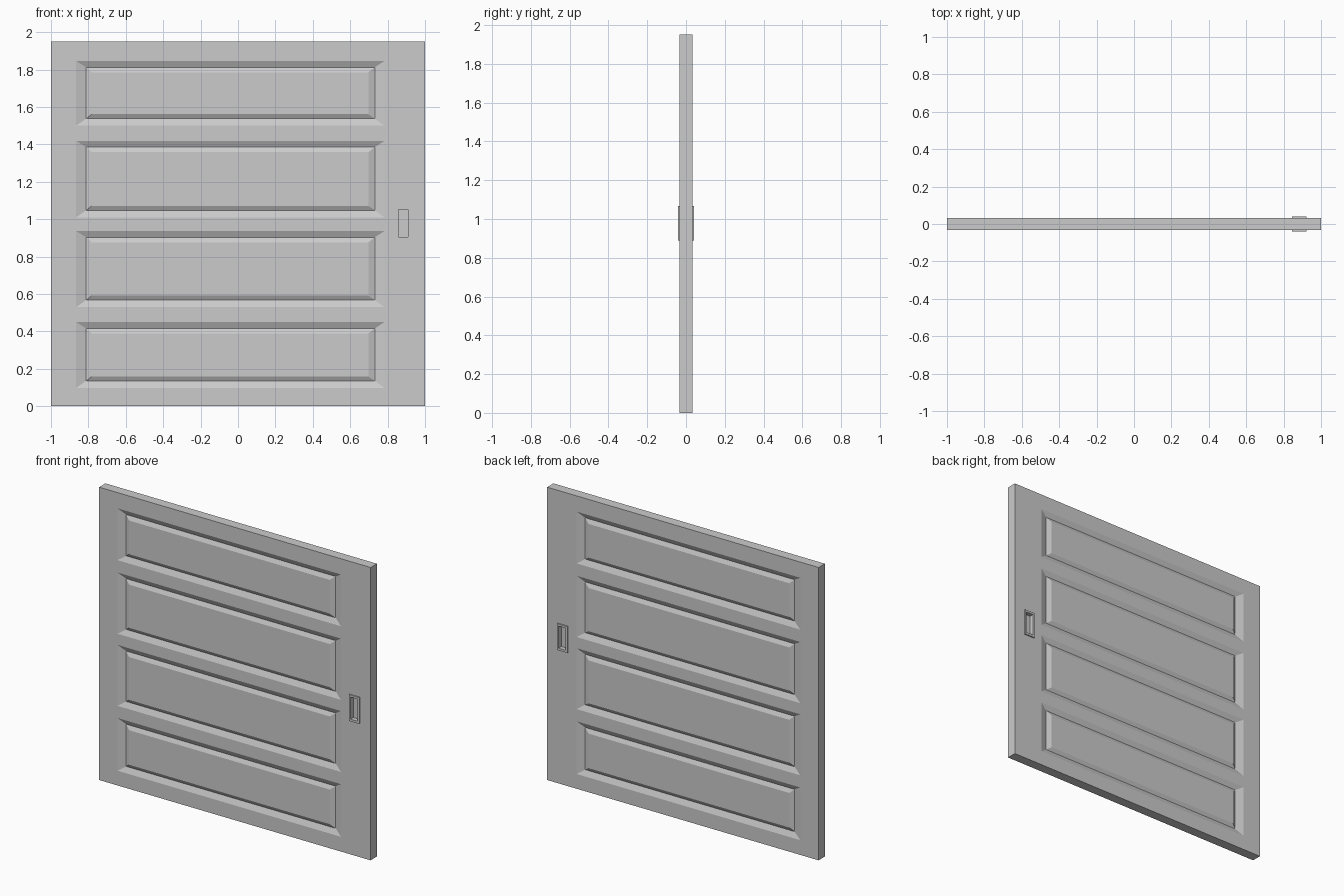
import bpy, bmesh

if "Cube" in bpy.data.objects:
    bpy.data.objects.remove(bpy.data.objects["Cube"])

HALF = 0.033          # half of the door thickness
RIM = 0.041           # handle rim distance from the mid plane


def nested(bm, rings):
    """Skin successive rectangles (x0, x1, z0, z1, y) and cap the last one."""
    loops = [[bm.verts.new(p) for p in
              ((x0, y, z0), (x1, y, z0), (x1, y, z1), (x0, y, z1))]
             for x0, x1, z0, z1, y in rings]
    for a, b in zip(loops, loops[1:]):
        for i in range(4):
            j = (i + 1) % 4
            bm.faces.new((a[i], a[j], b[j], b[i]))
    bm.faces.new(loops[-1])


def finish(bm, name):
    """Make the object and mirror it to the back."""
    bmesh.ops.remove_doubles(bm, verts=bm.verts, dist=1e-5)
    me = bpy.data.meshes.new(name)
    bm.to_mesh(me)
    bm.free()
    ob = bpy.data.objects.new(name, me)
    bpy.context.collection.objects.link(ob)
    m = ob.modifiers.new("both_sides", 'MIRROR')
    m.use_axis = (False, True, False)
    m.merge_threshold = 1e-4
    return ob


# Door slab: front half as a grid, with a V-grooved raised field in each panel
xs = [-1, -0.865, 0.782, 1]
zs = [0, 0.098, 0.449, 0.53, 0.936, 1.01, 1.418, 1.50, 1.845, 1.95]
bm = bmesh.new()
for i in range(3):
    for j in range(9):
        x0, x1, z0, z1 = xs[i], xs[i + 1], zs[j], zs[j + 1]
        rings = [(x0, x1, z0, z1, -HALF)]
        if i == 1 and j % 2 == 1:
            rings.append((x0 + 0.053, x1 - 0.05, z0 + 0.037, z1 - 0.033, -HALF + 0.016))
            rings.append((x0 + 0.083, x1 - 0.085, z0 + 0.061, z1 - 0.06, -HALF + 0.003))
        nested(bm, rings)
bmesh.ops.remove_doubles(bm, verts=bm.verts, dist=1e-5)
rim = [e for e in bm.edges if e.is_boundary]
ext = bmesh.ops.extrude_edge_only(bm, edges=rim)
for v in ext["geom"]:
    if isinstance(v, bmesh.types.BMVert):
        v.co.y = 0
bmesh.ops.recalc_face_normals(bm, faces=bm.faces)
if sum(f.normal.y * f.calc_area() for f in bm.faces) > 0:
    bmesh.ops.reverse_faces(bm, faces=bm.faces)
door = finish(bm, "door_slab")

# Flush pull: raised rim around a sunken cup, on both faces
bm = bmesh.new()
outer = (0.845, 0.922, 0.89, 1.066)
inner = (0.858, 0.910, 0.905, 1.052)
nested(bm, [(*outer, -HALF + 0.005), (*outer, -RIM),
            (*inner, -RIM), (*inner, -0.012)])
finish(bm, "flush_pull")

# Opening through the slab for the cups
bpy.ops.mesh.primitive_cube_add(size=1, location=(0.884, 0, 0.9785))
cutter = bpy.context.object
cutter.name = "pull_cutter"
cutter.scale = (0.058, 0.2, 0.153)
cutter.hide_render = True
cutter.display_type = 'WIRE'
cut = door.modifiers.new("pull_opening", 'BOOLEAN')
cut.operation = 'DIFFERENCE'
cut.solver = 'EXACT'
cut.object = cutter
